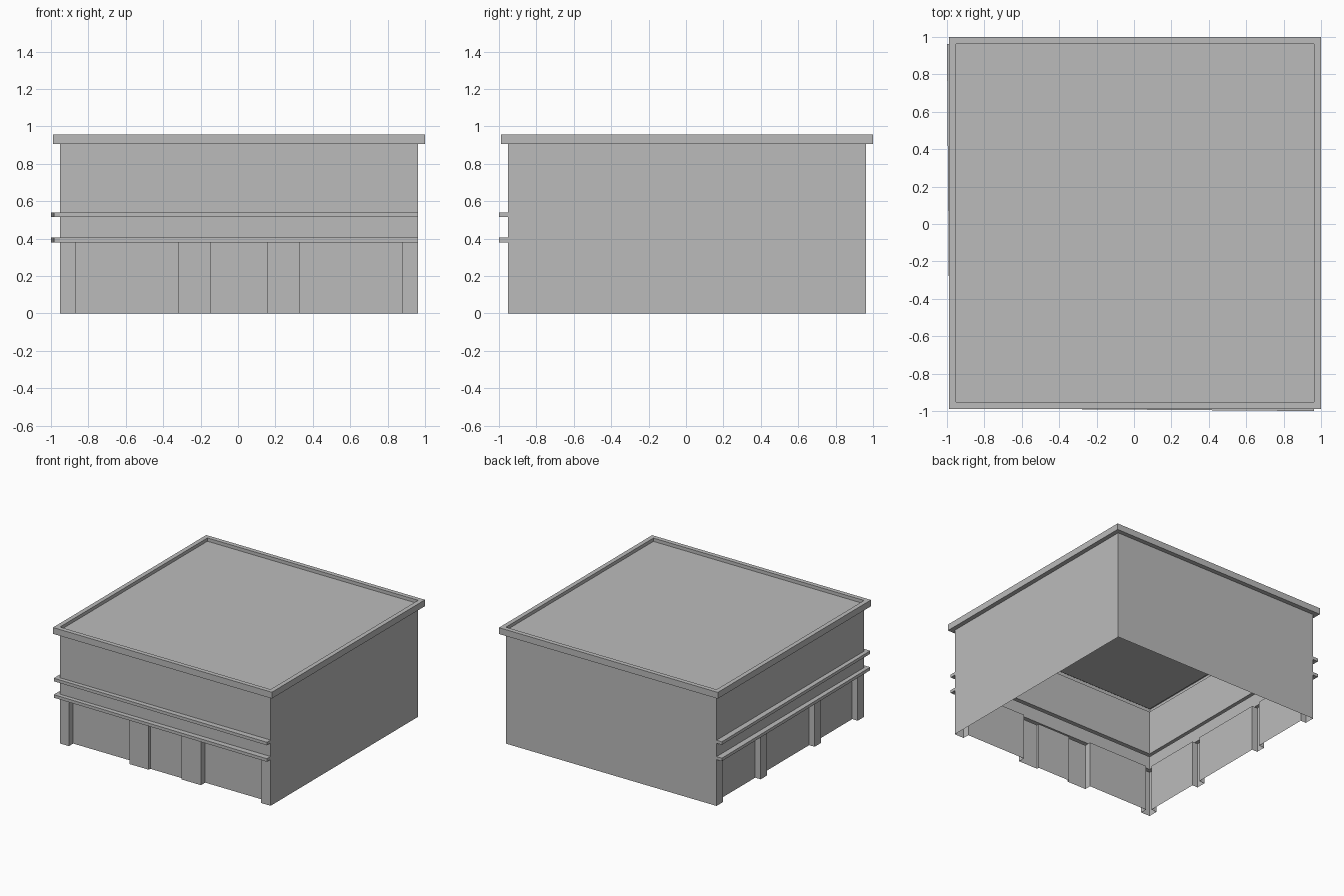
import bpy
import bmesh

cube = bpy.data.objects.get("Cube")
if cube:
    bpy.data.objects.remove(cube, do_unlink=True)

grey = bpy.data.materials.new("wall_grey")
grey.use_nodes = True
colour = (0.5, 0.5, 0.5, 1)
grey.diffuse_color = colour
grey.node_tree.nodes["Principled BSDF"].inputs["Base Color"].default_value = colour

LOW, HIGH = -0.952, 0.963      # wall planes
BAY_TOP = 0.38                 # top of the shopfront bays


def finish(name, bm):
    """Turn a bmesh into a flat-shaded grey object."""
    mesh = bpy.data.meshes.new(name)
    bm.to_mesh(mesh)
    bm.free()
    mesh.materials.append(grey)
    obj = bpy.data.objects.new(name, mesh)
    bpy.context.collection.objects.link(obj)


def ring(z, low=LOW, high=HIGH, flare=0.0):
    """Plan outline, counter-clockwise; flare skews the two front edges outward."""
    far = low - flare
    return [(low, low, z), (high, far, z), (high, high, z), (far, high, z)]


def loft(name, rings, cap=False):
    """Skin stacked outlines with quads, leaving out zero-area ones."""
    bm = bmesh.new()
    loops = [[bm.verts.new(p) for p in r] for r in rings]
    for a, b in zip(loops, loops[1:]):
        for i in range(len(a)):
            j = (i + 1) % len(a)
            face = bm.faces.new((a[i], a[j], b[j], b[i]))
            if face.calc_area() < 1e-6:
                bm.faces.remove(face)
    if cap:
        bm.faces.new(loops[-1])
    finish(name, bm)


# Shopfront bays as (start, end, depth) along each decorated side
front_bays = [(-0.87, -0.32, 0.055), (-0.145, 0.155, 0.02), (0.33, 0.877, 0.055)]
side_bays = [(-0.87, -0.39, 0.05), (-0.31, 0.31, 0.05), (0.39, 0.88, 0.05)]


def notch(bay):
    """Points (along, inward) that step in and out of one bay."""
    start, end, depth = bay
    return [(start, LOW), (start, LOW + depth), (end, LOW + depth), (end, LOW)]


# Ground floor: outline with recessed bays, raised to the lower band
plan = [(LOW, LOW)]
for bay in front_bays:
    plan += notch(bay)
plan += [(HIGH, LOW), (HIGH, HIGH), (LOW, HIGH)]
for bay in reversed(side_bays):
    plan += [(inward, along) for along, inward in reversed(notch(bay))]
loft("ground_floor_walls", [[(x, y, z) for x, y in plan] for z in (0, BAY_TOP)])

# Soffits over the bays
bm = bmesh.new()
for bay in front_bays:
    bm.faces.new([bm.verts.new((a, d, BAY_TOP)) for a, d in notch(bay)])
for bay in side_bays:
    bm.faces.new([bm.verts.new((d, a, BAY_TOP)) for a, d in reversed(notch(bay))])
finish("bay_soffits", bm)

# Upper walls with two projecting bands on the front and right sides
rings = []
for bottom, top in ((BAY_TOP, 0.405), (0.515, 0.54)):
    rings += [ring(bottom), ring(bottom, -0.985, flare=0.015),
              ring(top, -0.985, flare=0.015), ring(top)]
rings.append(ring(0.905))
loft("upper_walls_and_bands", rings)

# Overhanging cornice, its inner parapet face and the sunken roof
loft("cornice_and_roof", [ring(0.905), ring(0.905, -0.989, 1.0),
                          ring(0.957, -0.989, 1.0), ring(0.957), ring(0.93)], cap=True)
